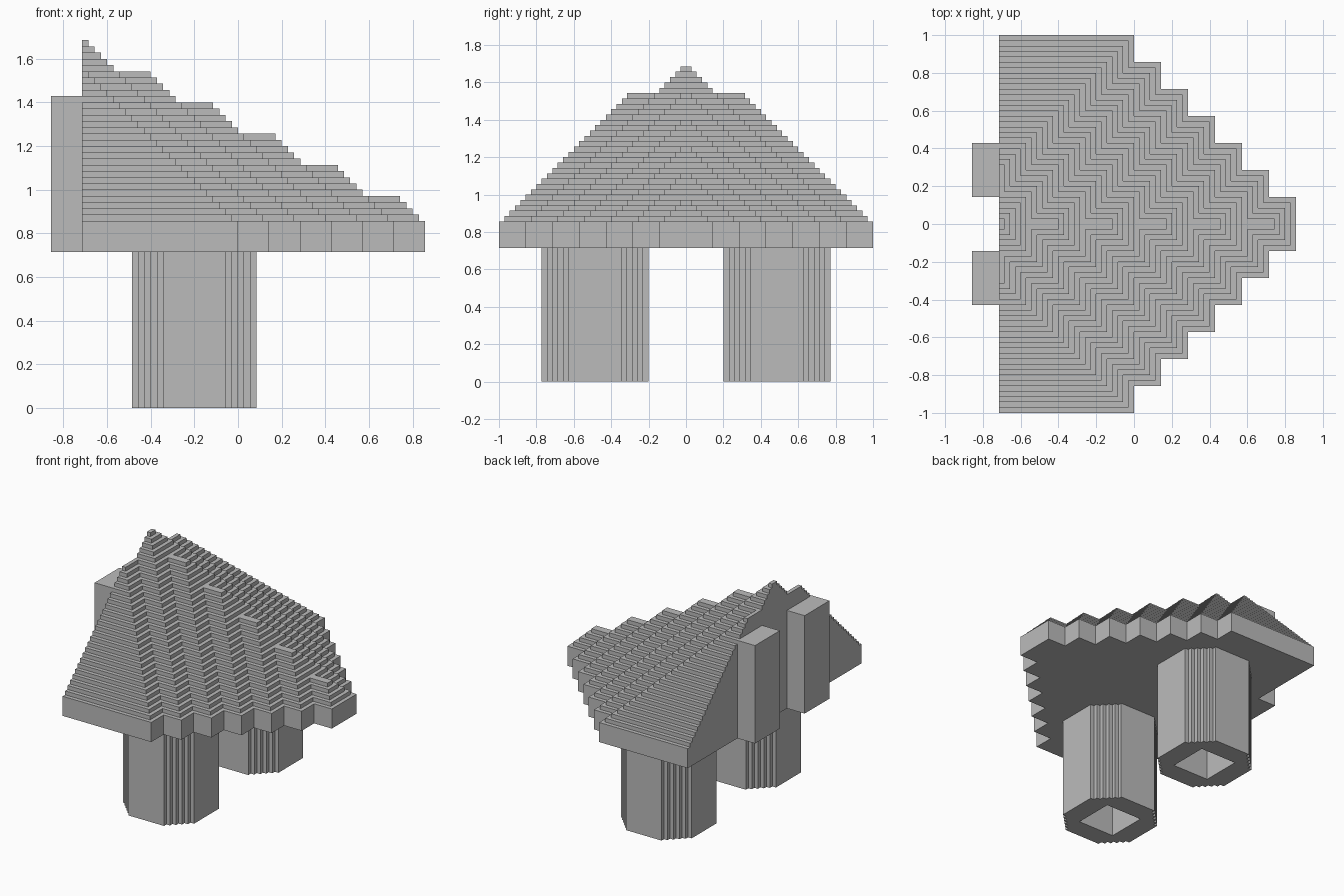
import bpy
import bmesh

cube = bpy.data.objects.get("Cube")
if cube:
    bpy.data.objects.remove(cube, do_unlink=True)

U = 1 / 35            # one roof step
STEP = 5              # width of one zigzag tooth, in roof steps
TEETH = 7             # teeth from the side to the central tip
GABLE = -25           # x of the flat gable wall
SLAB_LOW, SLAB_TOP = 25, 30

grey = bpy.data.materials.new("plain_grey")
grey.use_nodes = True
colour = (0.5, 0.5, 0.5, 1)
grey.diffuse_color = colour
grey.node_tree.nodes["Principled BSDF"].inputs["Base Color"].default_value = colour


def add_prism(bm, outline, low, high, bottom=True):
    """Extrude a counter-clockwise outline between two heights."""
    lower = [bm.verts.new((x * U, y * U, low * U)) for x, y in outline]
    upper = [bm.verts.new((x * U, y * U, high * U)) for x, y in outline]
    add_walls(bm, lower, upper)
    bm.faces.new(upper)
    if bottom:
        bm.faces.new(lower[::-1])


def add_walls(bm, lower, upper):
    for i in range(len(lower)):
        j = (i + 1) % len(lower)
        bm.faces.new((lower[i], lower[j], upper[j], upper[i]))


def finish(bm, name):
    mesh = bpy.data.meshes.new(name)
    bm.to_mesh(mesh)
    bm.free()
    mesh.materials.append(grey)
    obj = bpy.data.objects.new(name, mesh)
    bpy.context.collection.objects.link(obj)
    return obj


def roof_outline(inset):
    """Toothed outline, inset on every side but the gable."""
    half = []
    for i in range(TEETH):
        x, y = i * STEP - inset, (TEETH - i) * STEP - inset
        if x > GABLE and y > 0:
            if half:
                half.append((half[-1][0], y))
            half.append((x, y))
    half.insert(0, (GABLE, half[0][1]))
    # half runs from the gable to the tip; mirror it for the other side
    return [(x, -y) for x, y in half] + half[::-1]


# Eaves slab and the stepped roof courses above it
bm = bmesh.new()
add_prism(bm, roof_outline(0), SLAB_LOW, SLAB_TOP)
finish(bm, "eaves_slab")

bm = bmesh.new()
for n in range(1, 30):
    add_prism(bm, roof_outline(n), SLAB_TOP + n - 1, SLAB_TOP + n, bottom=False)
finish(bm, "stepped_roof")

# Two upright blocks against the gable wall
for side, name in ((-1, "front_gable_block"), (1, "rear_gable_block")):
    y0, y1 = sorted((side * STEP, side * 3 * STEP))
    bm = bmesh.new()
    add_prism(bm, [(GABLE - STEP, y0), (GABLE, y0), (GABLE, y1), (GABLE - STEP, y1)],
              SLAB_LOW, 2 * SLAB_LOW)
    finish(bm, name)


def leg_outline():
    """Square with its corners cut into small stairs."""
    corner = [(2 * STEP, STEP)]
    for k in range(STEP):
        corner.append((2 * STEP - k - 1, STEP + k))
        corner.append((2 * STEP - k - 1, STEP + k + 1))
    points = []
    for _ in range(4):
        points += corner
        corner = [(-y, x) for x, y in corner]
    return points


# Hollow legs with a square bore
for side, name in ((-1, "front_leg"), (1, "rear_leg")):
    cx, cy = -7, 17 * side
    bore = [(-STEP, -STEP), (STEP, -STEP), (STEP, STEP), (-STEP, STEP)]
    bm = bmesh.new()
    rings = []
    for outline in (leg_outline(), bore):
        rings.append([[bm.verts.new(((x + cx) * U, (y + cy) * U, z * U)) for x, y in outline]
                      for z in (0, SLAB_LOW)])
    (outer_low, outer_top), (inner_low, inner_top) = rings
    add_walls(bm, outer_low, outer_top)
    add_walls(bm, inner_low[::-1], inner_top[::-1])
    # Foot rim: one stair-edged corner piece and one flat piece per side
    size = len(outer_low) // 4
    for q in range(4):
        a, b = inner_low[(q + 2) % 4], inner_low[(q + 3) % 4]
        corner = outer_low[q * size:(q + 1) * size]
        following = outer_low[(q + 1) * size % len(outer_low)]
        bm.faces.new(([a] + corner)[::-1])
        bm.faces.new([a, b, following, corner[-1]])
    finish(bm, name)
